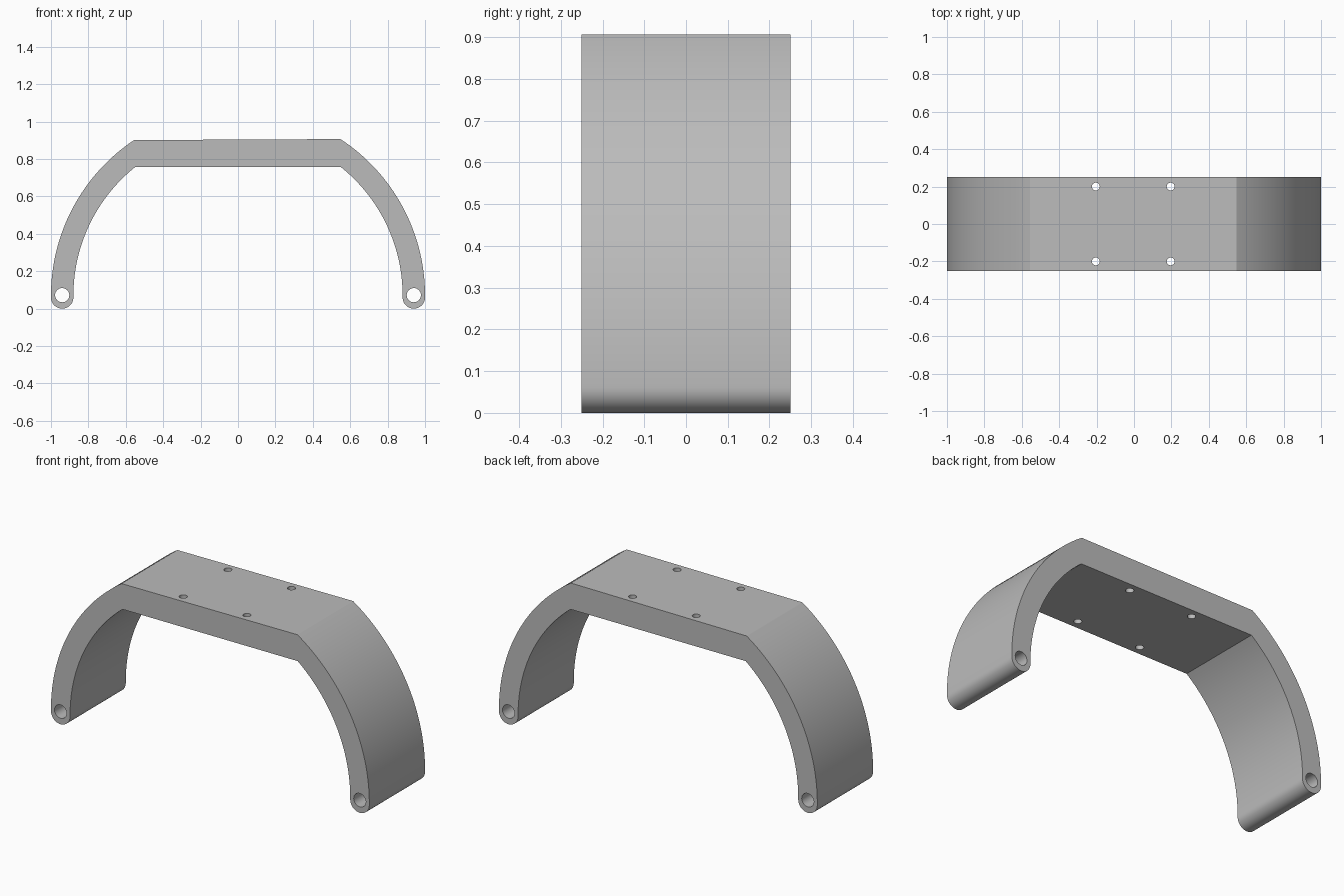
import bpy, bmesh
from math import pi, sin, cos, asin, acos
from mathutils import Matrix

cube = bpy.data.objects.get("Cube")
if cube:
    bpy.data.objects.remove(cube)

WIDTH = 0.5
R_OUT, R_IN, CZ = 1.0, 0.88, 0.07
CAP_R = (R_OUT - R_IN) / 2
LEG_X = (R_OUT + R_IN) / 2

grey = bpy.data.materials.new("satin_grey")
grey.use_nodes = True
colour = (0.5, 0.5, 0.5, 1)
grey.diffuse_color = colour
grey.node_tree.nodes["Principled BSDF"].inputs["Base Color"].default_value = colour


def arc(cx, cz, r, a0, a1, n):
    """Points along an arc in the XZ plane."""
    angles = [a0 + (a1 - a0) * i / n for i in range(n + 1)]
    return [(cx + r * cos(a), cz + r * sin(a)) for a in angles]


def make_object(name, bm):
    bmesh.ops.recalc_face_normals(bm, faces=bm.faces)
    mesh = bpy.data.meshes.new(name)
    bm.to_mesh(mesh)
    bm.free()
    mesh.materials.append(grey)
    obj = bpy.data.objects.new(name, mesh)
    bpy.context.collection.objects.link(obj)
    return obj


# Arched strap: curved legs, flat bridge, rounded feet
right_out, left_out = acos(0.548), acos(-0.556)
inner_end = asin((0.757 - CZ) / R_IN)
profile = arc(0, CZ, R_OUT, 0, right_out, 32)
profile += arc(0, CZ, R_OUT, left_out, pi, 32)
profile += arc(-LEG_X, CAP_R, CAP_R, pi, 2 * pi, 24)
profile += arc(0, CZ, R_IN, pi, pi - inner_end, 32)
profile += arc(0, CZ, R_IN, inner_end, 0, 32)
profile += arc(LEG_X, CAP_R, CAP_R, pi, 2 * pi, 24)

bm = bmesh.new()
face = bm.faces.new([bm.verts.new((x, -WIDTH / 2, z)) for x, z in profile])
ext = bmesh.ops.extrude_face_region(bm, geom=[face])
moved = [v for v in ext["geom"] if isinstance(v, bmesh.types.BMVert)]
bmesh.ops.translate(bm, verts=moved, vec=(0, WIDTH, 0))
bracket = make_object("arched_bracket", bm)

# Hinge bores through the feet and screw holes through the bridge
bm = bmesh.new()


def bore(radius, depth, matrix):
    bmesh.ops.create_cone(bm, cap_ends=True, segments=32, radius1=radius,
                          radius2=radius, depth=depth, matrix=matrix)


for side in (-1, 1):
    bore(0.038, 1, Matrix.Translation((side * LEG_X, 0, 0.072))
         @ Matrix.Rotation(pi / 2, 4, "X"))
    for y in (-0.2, 0.2):
        bore(0.021, 0.5, Matrix.Translation((side * 0.2 - 0.004, y, 0.83)))
cutter = make_object("hole_cutter", bm)
cutter.hide_render = True

cut = bracket.modifiers.new("holes", "BOOLEAN")
cut.operation = "DIFFERENCE"
cut.solver = "EXACT"
cut.object = cutter

# Apply the holes, then shade curved surfaces smooth
bpy.ops.object.select_all(action="DESELECT")
bpy.context.view_layer.objects.active = bracket
bracket.select_set(True)
bpy.ops.object.modifier_apply(modifier=cut.name)
bpy.data.objects.remove(cutter)
bpy.ops.object.shade_smooth_by_angle(angle=pi / 9)
